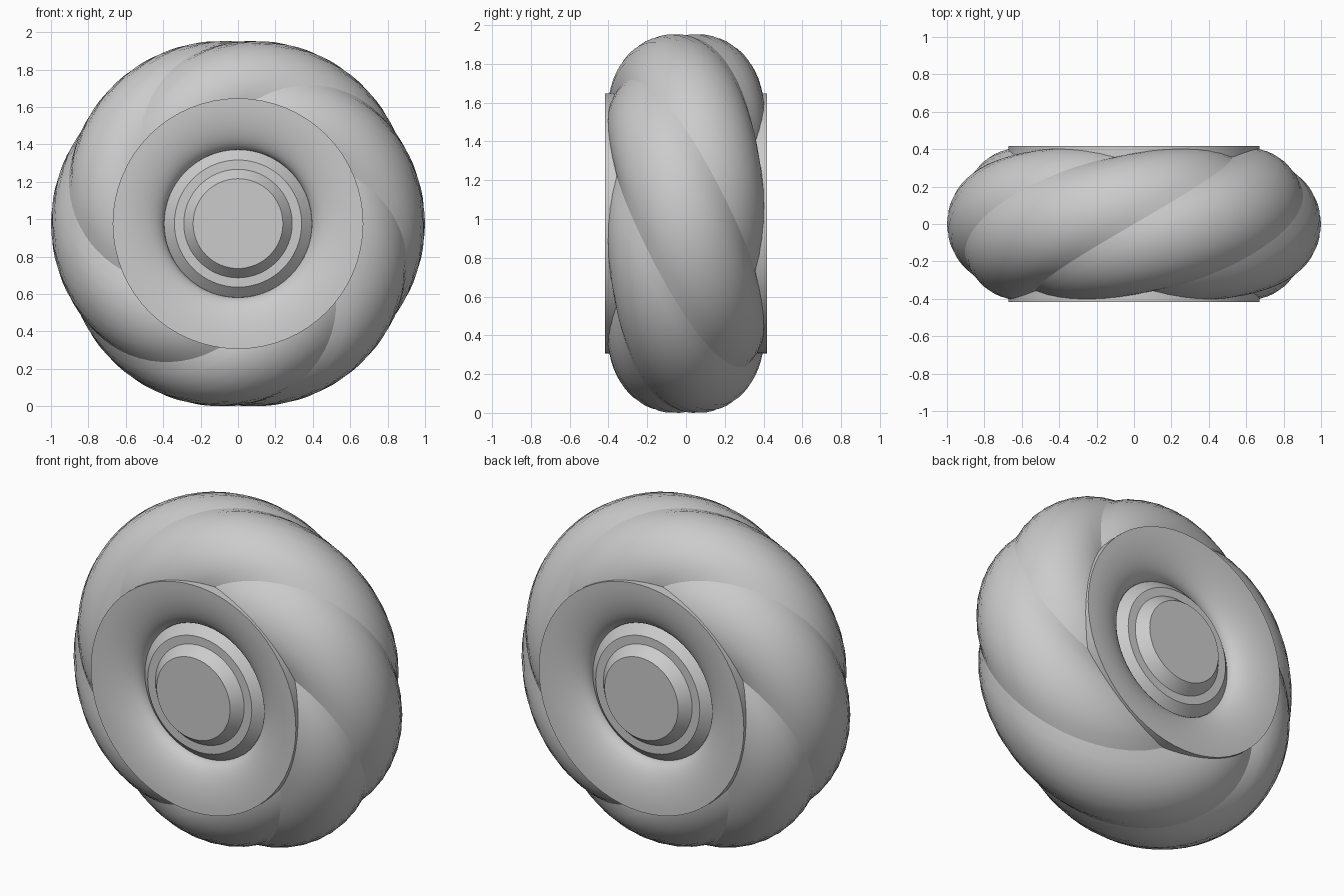
import bpy, bmesh, math

if "Cube" in bpy.data.objects:
    bpy.data.objects.remove(bpy.data.objects["Cube"])

grey = bpy.data.materials.new("plain grey")
grey.use_nodes = True
colour = (0.6, 0.6, 0.6, 1)
grey.diffuse_color = colour
grey.node_tree.nodes["Principled BSDF"].inputs["Base Color"].default_value = colour


def finish(bm, name, z):
    bmesh.ops.recalc_face_normals(bm, faces=bm.faces)
    mesh = bpy.data.meshes.new(name)
    bm.to_mesh(mesh)
    bm.free()
    mesh.materials.append(grey)
    obj = bpy.data.objects.new(name, mesh)
    obj.location.z = z
    bpy.context.collection.objects.link(obj)
    return obj


# Tyre: six bulging strands that wind diagonally across a round ring
LOBES, PER_LOBE, STEPS = 6, 8, 32
RING, TUBE, TWIST = 0.59, 0.41, 2 / 3
SWEEP = math.radians(82)
COUNT = LOBES * PER_LOBE

bm = bmesh.new()
rows = []
for j in range(STEPS + 1):
    phi = SWEEP * (2 * j / STEPS - 1)
    groove = 0.035 + 0.012 * (1 - math.cos(phi))
    row = []
    for i in range(COUNT):
        u = 2 * (i % PER_LOBE) / PER_LOBE - 1
        theta = math.tau * (i / COUNT + 0.5 / LOBES) + TWIST * phi
        rho = TUBE - groove * u * u
        r = RING + rho * math.cos(phi)
        row.append(bm.verts.new((r * math.cos(theta), -rho * math.sin(phi),
                                 r * math.sin(theta))))
    rows.append(row)
for a, b in zip(rows, rows[1:]):
    for i in range(COUNT):
        k = (i + 1) % COUNT
        bm.faces.new((a[i], a[k], b[k], b[i])).smooth = True
# Sharp creases between strands
for a, b in zip(rows, rows[1:]):
    for i in range(0, COUNT, PER_LOBE):
        bm.edges.get((a[i], b[i])).smooth = False
centre = -min(v.co.z for v in bm.verts)
finish(bm, "twisted_tyre", centre)

# Wheel hub: funnel-shaped face with a stepped cap, the same on both sides
RIM_R, RIM_Y, NECK_R, NECK_Y = 0.67, 0.417, 0.395, 0.305
half = [(0.24, RIM_Y), (0.29, 0.357), (0.34, 0.357), (NECK_R, NECK_Y)]
for n in range(1, 13):
    t = math.pi / 2 * n / 12
    half.append((RIM_R - (RIM_R - NECK_R) * math.cos(t),
                 NECK_Y + (RIM_Y - NECK_Y) * math.sin(t)))
profile = [(r, -y) for r, y in half] + [(r, y) for r, y in reversed(half)]

SIDES = 64
bm = bmesh.new()
rings = [[bm.verts.new((r * math.cos(math.tau * i / SIDES), y,
                        r * math.sin(math.tau * i / SIDES)))
          for i in range(SIDES)] for r, y in profile]
for a, b in zip(rings, rings[1:]):
    for i in range(SIDES):
        k = (i + 1) % SIDES
        bm.faces.new((a[i], a[k], b[k], b[i])).smooth = True
bm.faces.new(rings[0])
bm.faces.new(rings[-1])
bm.normal_update()
bmesh.ops.recalc_face_normals(bm, faces=bm.faces)
for e in bm.edges:
    e.smooth = e.calc_face_angle(0) < math.radians(30)
finish(bm, "wheel_hub", centre)
